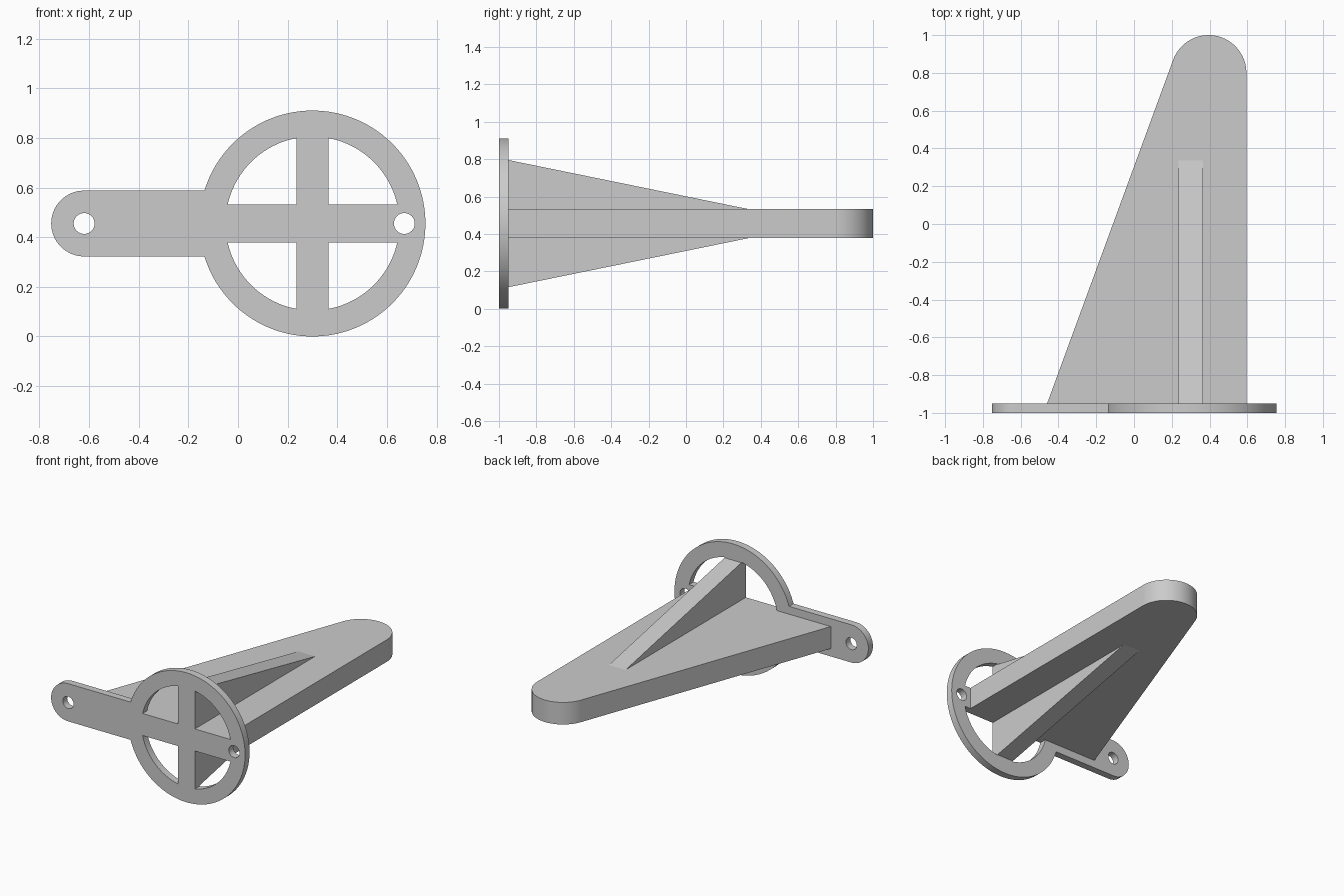
import bpy
import math

cube = bpy.data.objects.get("Cube")
if cube:
    bpy.data.objects.remove(cube, do_unlink=True)

grey = bpy.data.materials.new("plain grey")
grey.use_nodes = True
grey.diffuse_color = (0.6, 0.6, 0.6, 1)
grey.node_tree.nodes["Principled BSDF"].inputs["Base Color"].default_value = (0.6, 0.6, 0.6, 1)


def arc(cx, cy, r, start, end, steps=48):
    """Points along an arc, angles in radians."""
    return [(cx + r * math.cos(start + (end - start) * i / steps),
             cy + r * math.sin(start + (end - start) * i / steps)) for i in range(steps + 1)]


def slab(name, outlines, thickness, location, rotation=(0, 0, 0)):
    """Extrude flat outlines (the first is the border, the rest are holes)."""
    curve = bpy.data.curves.new(name, "CURVE")
    curve.dimensions = "2D"
    curve.fill_mode = "BOTH"
    curve.extrude = thickness / 2
    for points in outlines:
        spline = curve.splines.new("POLY")
        spline.points.add(len(points) - 1)
        for p, (x, y) in zip(spline.points, points):
            p.co = (x, y, 0, 1)
        spline.use_cyclic_u = True
    obj = bpy.data.objects.new(name, curve)
    bpy.context.collection.objects.link(obj)
    obj.location = location
    obj.rotation_euler = rotation
    bpy.ops.object.select_all(action="DESELECT")
    obj.select_set(True)
    bpy.context.view_layer.objects.active = obj
    bpy.ops.object.convert(target="MESH")
    obj = bpy.context.object
    bpy.ops.object.mode_set(mode="EDIT")
    bpy.ops.mesh.select_all(action="SELECT")
    bpy.ops.mesh.remove_doubles(threshold=0.0002)
    bpy.ops.mesh.normals_make_consistent(inside=False)
    bpy.ops.object.mode_set(mode="OBJECT")
    obj.data.materials.clear()
    obj.data.materials.append(grey)
    bpy.ops.object.shade_smooth_by_angle(angle=math.radians(30))
    return obj


# Shared sizes
ring_x, mid_z = 0.3, 0.455
outer, inner = 0.455, 0.35
bar, spoke = 0.0775, 0.065
tab_x, tab_r = -0.62, 0.1325
back = -0.95
quarter = math.pi / 2

# Mounting plate: ring with side tab, four windows and two screw holes
join = math.pi - math.asin(tab_r / outer)
border = arc(ring_x, mid_z, outer, -join, join, 112)
border += arc(tab_x, mid_z, tab_r, quarter, 3 * quarter)
window = [(spoke, bar)] + arc(0, 0, inner, math.asin(bar / inner), math.acos(spoke / inner), 32)
windows = [[(ring_x + sx * x, mid_z + sz * z) for x, z in window]
           for sx in (-1, 1) for sz in (-1, 1)]
holes = [arc(x, mid_z, 0.042, 0, 4 * quarter, 40)[:-1] for x in (tab_x, 0.67)]
slab("mounting_plate", [border] + windows + holes, 0.05, (0, -0.975, 0), (quarter, 0, 0))

# Horizontal arm: tapering board with a rounded tip
lean = math.atan2(0.66, 1.81)
board = [(-0.46, back), (0.595, back)] + arc(0.395, 0.8, 0.2, 0, math.pi - lean, 56)
slab("arm", [board], 2 * bar, (0, 0, mid_z))

# Vertical rib: wedge standing above and below the arm
wedge = [(back, mid_z - 0.34), (0.335, mid_z - bar), (0.335, mid_z + bar), (back, mid_z + 0.34)]
slab("rib", [wedge], 2 * spoke, (ring_x, 0, 0), (quarter, 0, quarter))
